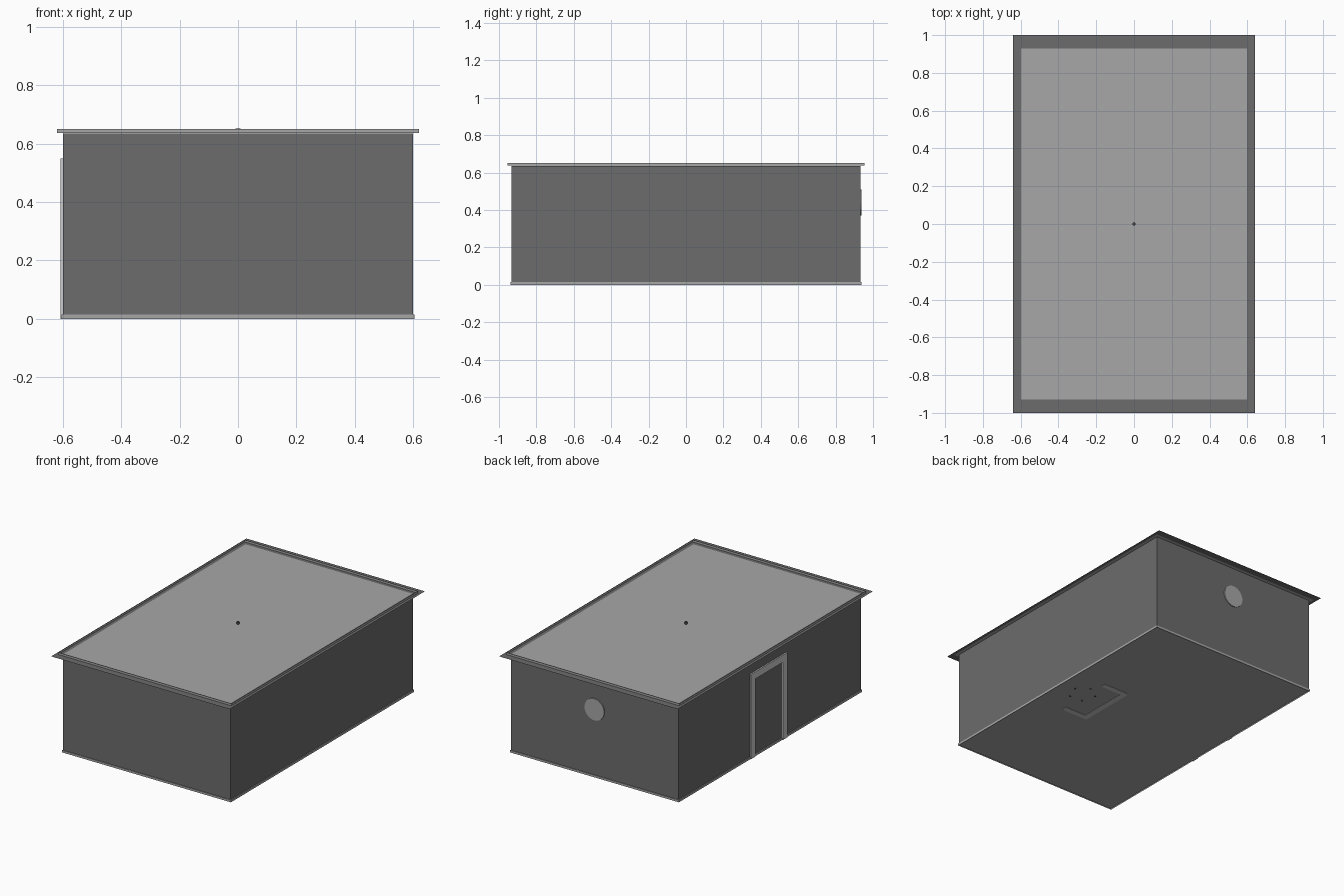
import bpy
import math

cube = bpy.data.objects.get("Cube")
if cube:
    bpy.data.objects.remove(cube, do_unlink=True)


def material(name, value):
    m = bpy.data.materials.new(name)
    m.use_nodes = True
    colour = (value, value, value, 1)
    m.diffuse_color = colour
    m.node_tree.nodes["Principled BSDF"].inputs["Base Color"].default_value = colour
    return m


PALE = material("pale grey", 0.6)
LIGHT = material("light grey", 0.39)
DARK = material("dark grey", 0.15)
BLACK = material("charcoal", 0.06)


def box(name, mat, x, y, z):
    """Box from (min, max) ranges on each axis."""
    bpy.ops.mesh.primitive_cube_add(size=1, location=[(a + b) / 2 for a, b in (x, y, z)])
    ob = bpy.context.object
    ob.name = name
    ob.scale = [b - a for a, b in (x, y, z)]
    bpy.ops.object.transform_apply(location=False, rotation=False, scale=True)
    ob.data.materials.append(mat)
    return ob


def mesh(name, mat, verts, faces):
    data = bpy.data.meshes.new(name)
    data.from_pydata(verts, [], faces)
    data.materials.append(mat)
    ob = bpy.data.objects.new(name, data)
    bpy.context.collection.objects.link(ob)


def rectangle(hx, hy, z):
    return [(-hx, -hy, z), (hx, -hy, z), (hx, hy, z), (-hx, hy, z)]


def sheet(name, mat, hx, hy, z):
    """Flat rectangle without thickness."""
    mesh(name, mat, rectangle(hx, hy, z), [(0, 1, 2, 3)])


def band(name, mat, lower, upper):
    """Four sheets joining two rectangles, each (half x, half y, z)."""
    sides = [(i, (i + 1) % 4, (i + 1) % 4 + 4, i + 4) for i in range(4)]
    mesh(name, mat, rectangle(*lower) + rectangle(*upper), sides)


def disc(name, mat, radius, depth, location, rotation=(0, 0, 0), sides=32):
    bpy.ops.mesh.primitive_cylinder_add(vertices=sides, radius=radius, depth=depth,
                                        location=location, rotation=rotation)
    ob = bpy.context.object
    ob.name = name
    ob.data.materials.append(mat)
    bpy.ops.object.shade_smooth_by_angle()
    return ob


# Room shell
HX, HY, TOP = 0.6, 0.933, 0.637
box("walls", DARK, (-HX, HX), (-HY, HY), (0.005, TOP - 0.001))
sheet("floor", LIGHT, HX, HY, 0.004)
band("skirting", LIGHT, (0.605, 0.937, 0), (0.605, 0.937, 0.014))
band("skirting_top", LIGHT, (0.605, 0.937, 0.014), (HX, HY, 0.014))

# Roof: overhang, panel, upright lip and soffit
sheet("roof_overhang", DARK, 0.64, 1, TOP)
sheet("roof_panel", LIGHT, 0.598, 0.93, TOP + 0.0008)
band("roof_lip", LIGHT, (0.621, 0.955, TOP), (0.621, 0.955, 0.651))
band("soffit", LIGHT, (HX, HY, TOP - 0.001), (0.621, 0.955, TOP - 0.001))
disc("roof_fitting", BLACK, 0.009, 0.0145, (0, 0, TOP + 0.00725), sides=16)

# Door frame on the right wall
Y0, Y1, BAR, HEAD = -0.168, 0.203, 0.046, 0.55
DOOR_X = (-0.609, -0.595)
box("door_jamb_front", PALE, DOOR_X, (Y0, Y0 + BAR), (0, HEAD))
box("door_jamb_back", PALE, DOOR_X, (Y1 - BAR, Y1), (0, HEAD))
box("door_head", PALE, DOOR_X, (Y0 + BAR, Y1 - BAR), (HEAD - BAR, HEAD))

# Round window on the back wall
disc("round_window", LIGHT, 0.07, 0.012, (0, HY, 0.44), (math.pi / 2, 0, 0))

# Desk footprint and five chair feet under the floor
FOOT = (0.002, 0.005)
box("desk_foot_panel", PALE, (0.21, 0.248), (-0.2, 0.2), FOOT)
for s, side in ((-1, "front"), (1, "back")):
    box(f"desk_foot_{side}", PALE, (0.248, 0.4), sorted((s * 0.2, s * 0.165)), FOOT)
for i in range(5):
    a = math.radians(15 + 72 * i)
    disc(f"chair_foot_{i + 1}", BLACK, 0.006, 0.003,
         (0.425 + 0.08 * math.cos(a), 0.02 + 0.08 * math.sin(a), 0.003), sides=12)
